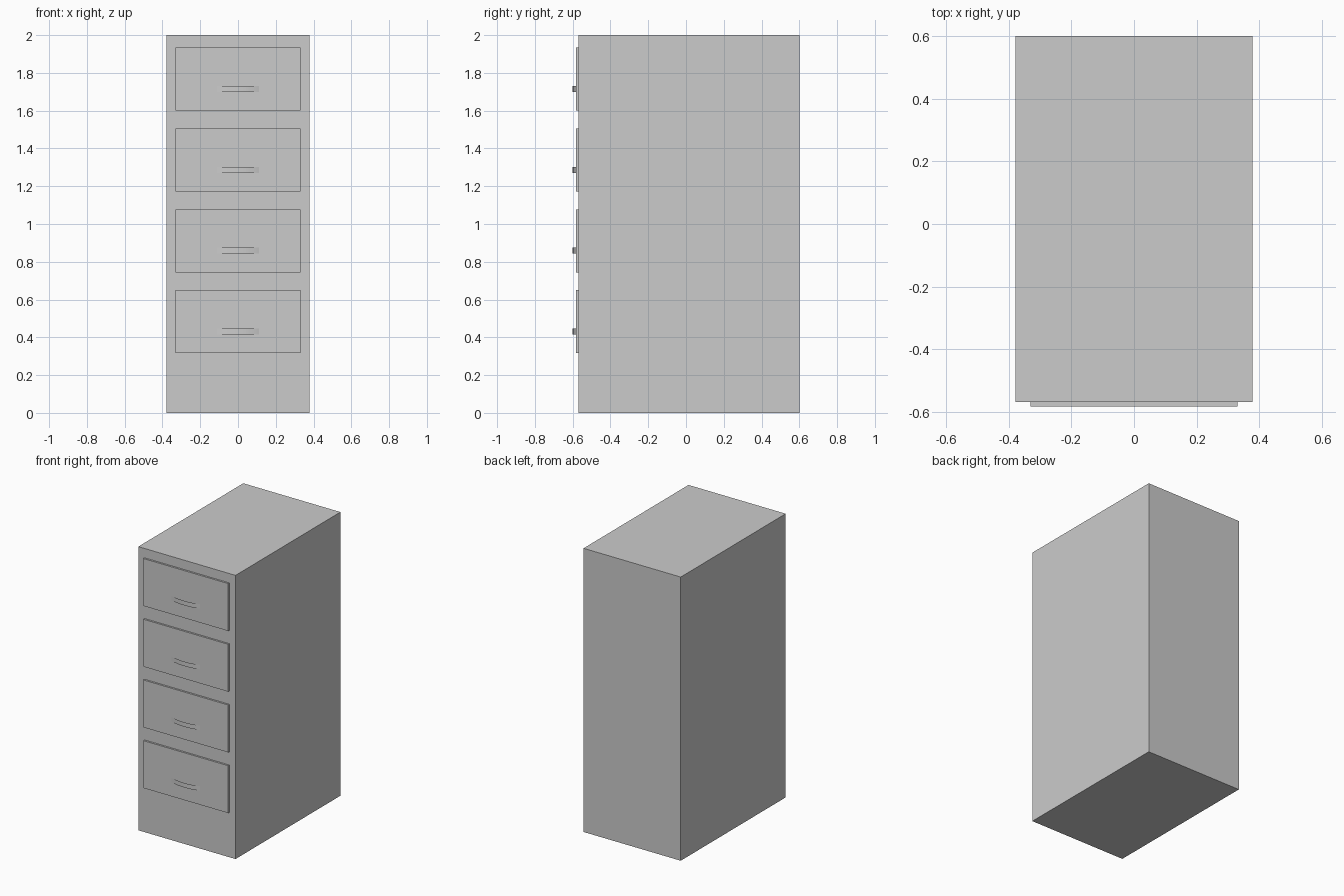
import bpy, bmesh, math

if "Cube" in bpy.data.objects:
    bpy.data.objects.remove(bpy.data.objects["Cube"])


def make_box(name, lo, hi):
    mid = [(a + b) / 2 for a, b in zip(lo, hi)]
    bpy.ops.mesh.primitive_cube_add(size=1, location=mid)
    ob = bpy.context.object
    ob.name = name
    ob.scale = [b - a for a, b in zip(lo, hi)]
    bpy.ops.object.transform_apply(location=False, rotation=False, scale=True)
    return ob


def make_handle(name, z, half_w=0.112, half_h=0.016, y_end=-0.582, depth=0.018, segs=16):
    # thin vertical ribbon bowed outward along a circular arc
    radius = (half_w ** 2 + depth ** 2) / (2 * depth)
    sweep = math.asin(half_w / radius)
    bm = bmesh.new()
    columns = []
    for i in range(segs + 1):
        a = sweep * (2 * i / segs - 1)
        x = radius * math.sin(a)
        y = y_end - depth + radius * (1 - math.cos(a))
        columns.append([bm.verts.new((x, y, s * half_h)) for s in (-1, 1)])
    for left, right in zip(columns, columns[1:]):
        bm.faces.new((left[0], right[0], right[1], left[1]))
    mesh = bpy.data.meshes.new(name)
    bm.to_mesh(mesh)
    bm.free()
    ob = bpy.data.objects.new(name, mesh)
    ob.location.z = z
    bpy.context.collection.objects.link(ob)
    return ob


# cabinet body
make_box("cabinet_body", (-0.379, -0.569, 0), (0.379, 0.6, 2))

# four drawers, each with a bowed pull
for i in range(4):
    z = 0.316 + i * 0.428
    make_box(f"drawer_front_{i + 1}", (-0.331, -0.582, z), (0.331, -0.569, z + 0.334))
    make_handle(f"drawer_handle_{i + 1}", z + 0.115)
